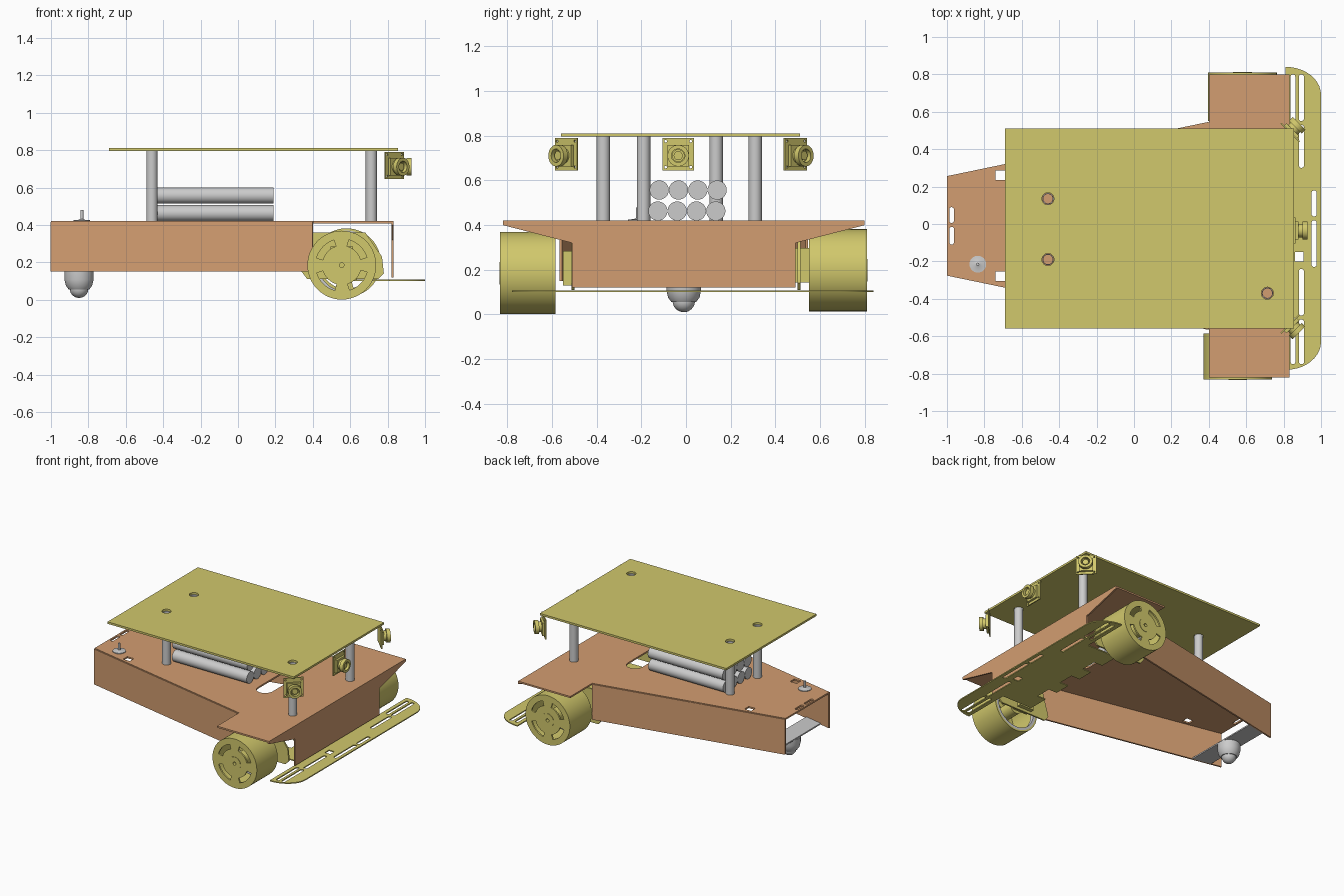
import bpy, bmesh, math
from mathutils import Matrix, Vector

if "Cube" in bpy.data.objects:
    bpy.data.objects.remove(bpy.data.objects["Cube"])


def material(name, rgb):
    m = bpy.data.materials.new(name)
    m.diffuse_color = (*rgb, 1)
    m.use_nodes = True
    m.node_tree.nodes["Principled BSDF"].inputs["Base Color"].default_value = m.diffuse_color
    return m


TAN = material("tan_sheet", (0.65, 0.34, 0.165))
OLIVE = material("olive_plastic", (0.64, 0.58, 0.15))
X, Y, Z = Vector((1, 0, 0)), Vector((0, 1, 0)), Vector((0, 0, 1))
CY = -0.01  # chassis centre line


def frame(origin, ax, ay):
    ax, ay = Vector(ax).normalized(), Vector(ay).normalized()
    m = Matrix((ax, ay, ax.cross(ay))).transposed().to_4x4()
    m.translation = origin
    return m


def add(name, mesh, mat, angle=35):
    ob = bpy.data.objects.new(name, mesh)
    bpy.context.collection.objects.link(ob)
    if mat:
        mesh.materials.clear()
        mesh.materials.append(mat)
    bpy.ops.object.select_all(action='DESELECT')
    ob.select_set(True)
    bpy.context.view_layer.objects.active = ob
    bpy.ops.object.shade_smooth_by_angle(angle=math.radians(angle))
    return ob


def circle(r, x=0, y=0, n=40):
    return [(x + r * math.cos(2 * math.pi * i / n), y + r * math.sin(2 * math.pi * i / n)) for i in range(n)]


def rect(x0, x1, y0, y1):
    return [(x0, y0), (x1, y0), (x1, y1), (x0, y1)]


def slot(x, y0, y1, w):
    # rounded slot running along y
    r, k = w / 2, 8
    lo = [(x + r * math.cos(a), y0 + r + r * math.sin(a)) for a in (math.pi + math.pi * i / k for i in range(k + 1))]
    hi = [(x + r * math.cos(a), y1 - r + r * math.sin(a)) for a in (math.pi * i / k for i in range(k + 1))]
    return lo + hi


def arc_slot(r0, r1, a0, a1, n=12):
    t = [a0 + (a1 - a0) * i / n for i in range(n + 1)]
    return ([(r1 * math.cos(a), r1 * math.sin(a)) for a in t]
            + [(r0 * math.cos(a), r0 * math.sin(a)) for a in reversed(t)])


def slab(name, loops, z0, z1, mat=None, m=Matrix()):
    # flat outline (first loop) with holes (other loops), extruded z0..z1
    cu = bpy.data.curves.new(name, 'CURVE')
    cu.dimensions, cu.fill_mode, cu.extrude = '2D', 'BOTH', (z1 - z0) / 2
    for loop in loops:
        sp = cu.splines.new('POLY')
        sp.points.add(len(loop) - 1)
        for p, (x, y) in zip(sp.points, loop):
            p.co = (x, y, 0, 1)
        sp.use_cyclic_u = True
    tmp = bpy.data.objects.new("tmp", cu)
    bpy.context.collection.objects.link(tmp)
    bpy.context.view_layer.update()
    mesh = bpy.data.meshes.new_from_object(tmp.evaluated_get(bpy.context.evaluated_depsgraph_get()))
    bpy.data.objects.remove(tmp)
    bm = bmesh.new()
    bm.from_mesh(mesh)
    bmesh.ops.remove_doubles(bm, verts=bm.verts, dist=1e-5)
    bmesh.ops.transform(bm, matrix=m @ Matrix.Translation((0, 0, (z0 + z1) / 2)), verts=bm.verts)
    bmesh.ops.recalc_face_normals(bm, faces=bm.faces)
    bm.to_mesh(mesh)
    bm.free()
    return add(name, mesh, mat)


def lathe(name, profile, centre, n=40, mat=None):
    # profile of (radius, z) spun round a vertical axis
    bm = bmesh.new()
    vs = [bm.verts.new((r, 0, z)) for r, z in profile]
    es = [bm.edges.new(e) for e in zip(vs, vs[1:])]
    bmesh.ops.spin(bm, geom=vs + es, cent=(0, 0, 0), axis=Z, angle=2 * math.pi, steps=n, use_duplicate=False)
    bmesh.ops.remove_doubles(bm, verts=bm.verts, dist=1e-5)
    bmesh.ops.recalc_face_normals(bm, faces=bm.faces)
    bmesh.ops.translate(bm, verts=bm.verts, vec=centre)
    mesh = bpy.data.meshes.new(name)
    bm.to_mesh(mesh)
    bm.free()
    return add(name, mesh, mat)


# chassis top sheet with openings
half = [(-1, 0.26), (0.4, 0.55), (0.4, 0.81), (0.83, 0.81)]
outline = [(x, CY + y) for x, y in half] + [(x, CY - y) for x, y in reversed(half)]
slab("chassis_top", [outline,
                     slot(-0.975, 0.005, 0.09, 0.025), slot(-0.975, -0.11, -0.015, 0.025),
                     rect(-0.74, -0.685, 0.235, 0.285), rect(-0.74, -0.685, -0.305, -0.255),
                     slot(0.33, -0.21, 0.19, 0.12)], 0.408, 0.42, TAN)

# chassis side skirts
for s, side in ((1, "left"), (-1, "right")):
    d = Vector((1.4, s * 0.29, 0))
    m = frame((-1, CY + s * 0.26, 0), d, Z)
    slab("chassis_skirt_" + side, [rect(0, d.length, 0.15, 0.415)], -0.006, 0.006, TAN, m)

# chassis front plate with flared shoulders
shoulder = [(0.5, 0.12), (0.5, 0.32), (0.81, 0.4), (0.81, 0.42)]
slab("chassis_front", [[(CY + y, z) for y, z in shoulder] + [(CY - y, z) for y, z in reversed(shoulder)]],
     0.82, 0.832, TAN, frame((0, 0, 0), Y, Z))

# bumper plate: rounded ends, slots, notched tongue under the chassis
end = [(0.81 + 0.19 * math.sin(a), 0.66 + 0.15 * math.cos(a)) for a in (math.pi / 2 * i / 10 for i in range(11))]
tongue = [(0.56, -0.45), (0.56, -0.3), (0.63, -0.3), (0.63, -0.18), (0.56, -0.18), (0.56, -0.06), (0.63, -0.06),
          (0.63, 0.06), (0.56, 0.06), (0.56, 0.18), (0.63, 0.18), (0.63, 0.3), (0.56, 0.3), (0.56, 0.45)]
bumper = ([(x, y + 0.03) for x, y in tongue] + [(0.81, 0.48)] + [(x, y + 0.03) for x, y in end]
          + [(x, 0.03 - y) for x, y in reversed(end)] + [(0.81, -0.42)])
slab("bumper", [bumper, slot(0.963, 0.04, 0.18, 0.028), slot(0.963, -0.23, 0.02, 0.028),
                slot(0.895, 0.3, 0.53, 0.028), slot(0.895, 0.55, 0.8, 0.028),
                slot(0.895, -0.49, -0.24, 0.028), slot(0.895, -0.75, -0.51, 0.028),
                slot(0.85, 0.55, 0.8, 0.025), slot(0.85, -0.75, -0.5, 0.025),
                rect(0.86, 0.905, -0.2, -0.15)], 0.1, 0.108, OLIVE)

# wheels: hollow barrel, slotted face, hub, inner ring, motor and bracket
for side, s, wx, wz, y_in, y_out in (("right", -1, 0.555, 0.185, 0.585, 0.832),
                                     ("left", 1, 0.58, 0.198, 0.55, 0.81)):
    m = frame((wx, 0, wz), -s * X, Z)  # local z points outward
    R = 0.184
    slab("wheel_barrel_" + side, [circle(R, n=48), circle(R - 0.012, n=48)], y_in, y_out - 0.012, OLIVE, m)
    slots = [arc_slot(0.105, 0.14, a, a + 1.0) for a in (0.3 + k * math.pi / 2 for k in range(4))]
    slab("wheel_face_" + side, [circle(R, n=48), circle(0.05)] + slots, y_out - 0.012, y_out, OLIVE, m)
    slab("wheel_hub_" + side, [circle(0.05), circle(0.012, n=16)], y_in, y_out + 0.003, OLIVE, m)
    slab("wheel_inner_ring_" + side, [circle(R - 0.012, n=48), circle(R - 0.03, n=48)],
         y_in, y_in + 0.03, None, m)
    mb = frame((0, 0, 0), -s * X, Z)
    bracket = [(0.4, 0.36), (0.68, 0.36), (0.77, 0.23), (0.78, 0.14), (0.75, 0.11), (0.37, 0.11), (0.34, 0.15)]
    slab("motor_bracket_" + side, [[(-s * x, z) for x, z in bracket]], 0.5, 0.512, OLIVE, mb)
    slab("motor_" + side, [rect(-0.06, 0.06, -0.055, 0.1)], 0.47, 0.55, OLIVE, m)

# rear ball caster and its cross strap
lathe("caster_housing", [(0, 0.15), (0.078, 0.15), (0.078, 0.108), (0.07, 0.075), (0.055, 0.055), (0, 0.055)],
      (-0.85, CY, 0))
ball = [(0.05 * math.sin(a), 0.06 - 0.05 * math.cos(a)) for a in (math.pi * i / 16 for i in range(17))]
lathe("caster_ball", ball, (-0.85, CY, 0))
slab("caster_strap", [[(-0.92, CY - 0.272), (-0.78, CY - 0.3), (-0.78, CY + 0.3), (-0.92, CY + 0.272)]], 0.15, 0.16)

# switch on the rear of the chassis
lathe("switch", [(0, 0.48), (0.008, 0.48), (0.008, 0.432), (0.02, 0.427), (0.045, 0.425), (0.045, 0.42)],
      (-0.835, -0.215, 0), 24)

# hollow posts
posts = [(-0.46, 0.135), (-0.46, -0.19), (0.713, -0.37), (0.713, 0.31)]
for i, (x, y) in enumerate(posts):
    slab(f"post_{i + 1}", [circle(0.03, x, y), circle(0.025, x, y)], 0.42, 0.797)

# upper deck
slab("deck", [rect(-0.69, 0.855, -0.56, 0.51)] + [circle(0.032, x, y) for x, y in posts[:3]], 0.796, 0.811, OLIVE)

# battery cells in two rows of four
for row, (z, y0) in enumerate(((0.463, -0.126), (0.557, -0.12))):
    for i in range(4):
        slab(f"battery_{row}_{i}", [circle(0.043, n=32)], -0.43, 0.19, None, frame((0, y0 + i * 0.0865, z), Y, Z))

# three camera modules facing forward and outward
for name, x, y, yaw in (("centre", 0.86, -0.035, 0), ("left", 0.835, 0.49, 45), ("right", 0.835, -0.535, -45)):
    a = math.radians(yaw)
    m = frame((x, y, 0.718), (-math.sin(a), math.cos(a), 0), Z)
    corners = [circle(0.006, sx * 0.056, sy * 0.058, 10) for sx in (-1, 1) for sy in (-1, 1)]
    slab("camera_board_" + name, [rect(-0.07, 0.07, -0.073, 0.073)] + corners, -0.004, 0.004, OLIVE, m)
    slab("camera_mount_" + name, [rect(-0.048, 0.048, -0.055, 0.04)], 0.004, 0.02, OLIVE, m)
    m = m @ Matrix.Translation((0, -0.007, 0))
    slab("camera_barrel_" + name, [circle(0.036), circle(0.026)], 0.02, 0.045, OLIVE, m)
    slab("camera_rim_" + name, [circle(0.048), circle(0.03)], 0.04, 0.067, OLIVE, m)
    slab("camera_lens_" + name, [circle(0.02)], 0.02, 0.056, OLIVE, m)
